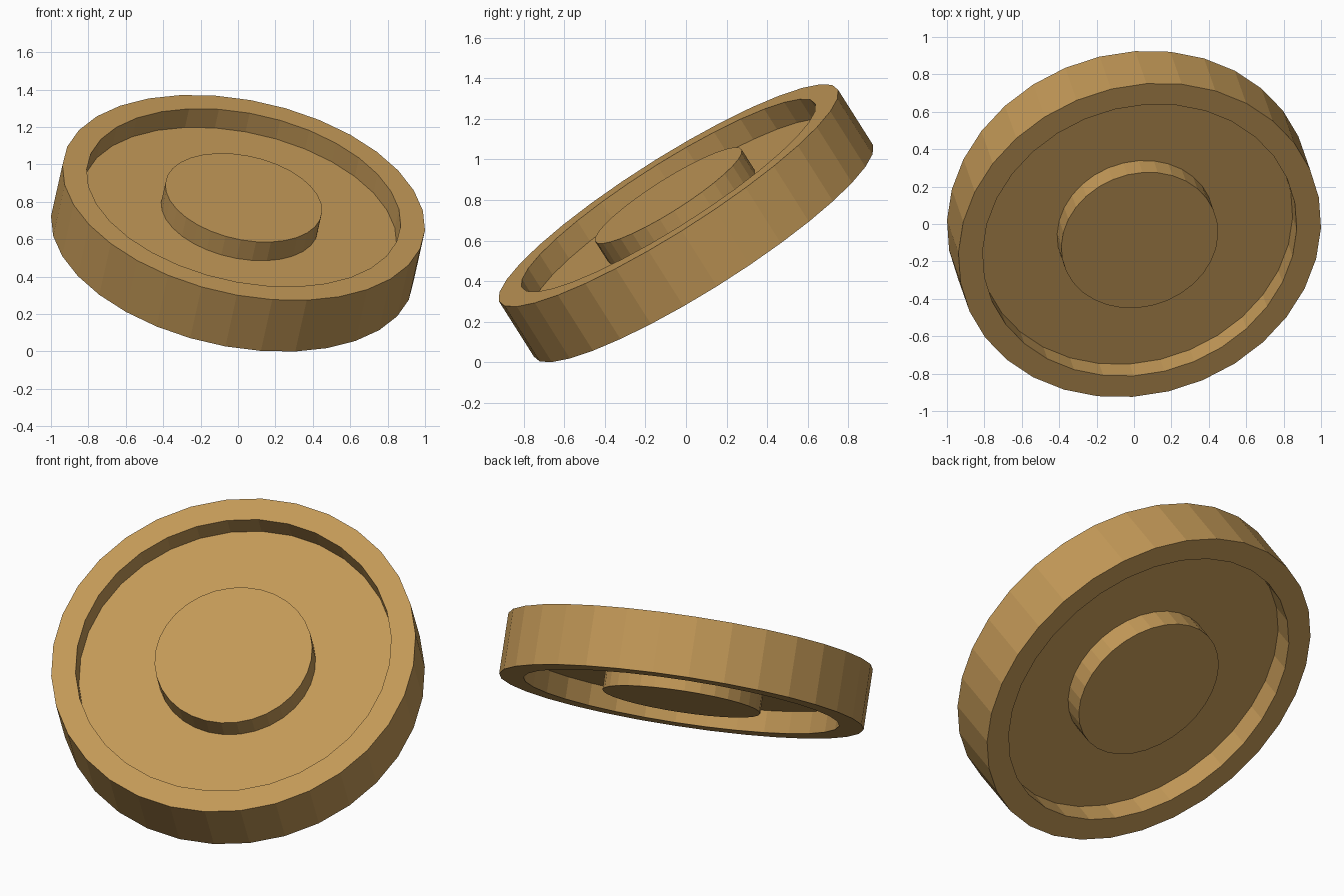
import bpy, bmesh, math
from mathutils import Vector, Matrix

if "Cube" in bpy.data.objects:
    bpy.data.objects.remove(bpy.data.objects["Cube"])

SIDES = 32
R_OUT, R_IN, R_HUB = 0.987, 0.855, 0.427   # tyre, recess and hub radii
H, WEB = 0.165, 0.045                      # half thickness of rim/hub and of web

# Tilted frame: wheel axis, and the direction of one corner
axis = Vector((0.185, -0.525, 0.83)).normalized()
u = Vector((-0.035, -0.829, -0.508))
u = (u - axis * u.dot(axis)).normalized()
v = axis.cross(u)
tilt = Matrix((u, v, axis)).transposed()

tan = bpy.data.materials.new("tan_wood")
tan.diffuse_color = (0.539, 0.314, 0.095, 1)
tan.use_nodes = True
tan.node_tree.nodes["Principled BSDF"].inputs["Base Color"].default_value = tan.diffuse_color

# Half profile from the top hub edge, over the rim, to the bottom hub edge
profile = [(R_HUB, H), (R_HUB, WEB), (R_IN, WEB), (R_IN, H), (R_OUT, H),
           (R_OUT, -H), (R_IN, -H), (R_IN, -WEB), (R_HUB, -WEB), (R_HUB, -H)]

bm = bmesh.new()
rings = []
for r, z in profile:
    ring = []
    for i in range(SIDES):
        a = 2 * math.pi * i / SIDES
        ring.append(bm.verts.new(tilt @ Vector((r * math.cos(a), r * math.sin(a), z))))
    rings.append(ring)
for a, b in zip(rings, rings[1:]):
    for i in range(SIDES):
        j = (i + 1) % SIDES
        bm.faces.new((a[i], b[i], b[j], a[j]))
# Hub caps
bm.faces.new(rings[0])
bm.faces.new(rings[-1][::-1])
bmesh.ops.recalc_face_normals(bm, faces=bm.faces)

# Stand on the ground
low = min(p.co.z for p in bm.verts)
bmesh.ops.translate(bm, verts=bm.verts, vec=(0, 0, -low))

mesh = bpy.data.meshes.new("wheel_disc")
bm.to_mesh(mesh)
bm.free()
mesh.materials.append(tan)
bpy.context.collection.objects.link(bpy.data.objects.new("wheel_disc", mesh))
